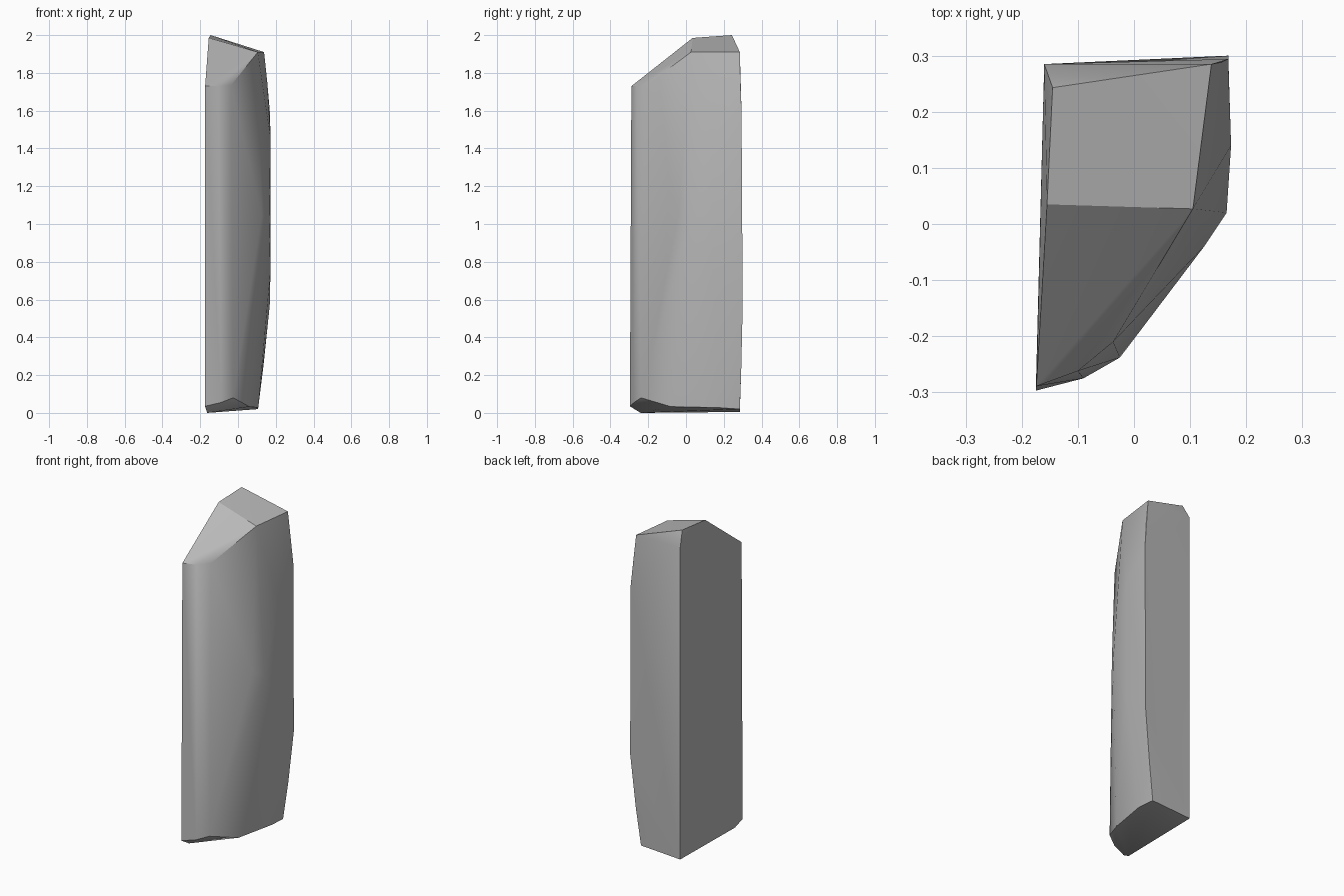
import bpy, bmesh
from math import radians

cube = bpy.data.objects.get("Cube")
if cube:
    bpy.data.objects.remove(cube, do_unlink=True)

# Plain grey stone
stone = bpy.data.materials.new("grey_stone")
stone.use_nodes = True
grey = (0.48, 0.48, 0.48, 1)
stone.diffuse_color = grey
stone.node_tree.nodes["Principled BSDF"].inputs["Base Color"].default_value = grey

# Slanted crown: flat top facet, back corner, and the lip of the front slope
crown = [(-.145, .243, 2), (-.155, .035, 1.985), (.105, .027, 1.91), (.138, .285, 1.91),
         (-.16, .285, 1.91), (-.174, -.289, 1.73), (-.1, -.262, 1.73), (-.037, -.21, 1.735)]

# Bulging side: rear edge, widest line and front shoulder
bulge = [(.155, .288, 1.75), (.168, .294, 1.6), (.168, .3, .57), (.135, .293, .25),
         (.173, .14, 1.45), (.172, .14, .75), (.165, .02, 1.02), (.125, -.04, 1.05)]

# Chipped foot
foot = [(-.16, .285, .005), (.105, .285, .02), (.107, .17, .028), (.06, -.08, .033),
        (-.025, -.238, .08), (-.09, -.275, .055), (-.175, -.297, .035), (-.163, -.24, 0)]

# Wrap the corner points in a tight convex shell
bm = bmesh.new()
for point in crown + bulge + foot:
    bm.verts.new(point)
bmesh.ops.convex_hull(bm, input=bm.verts)
bmesh.ops.delete(bm, geom=[v for v in bm.verts if not v.link_faces], context='VERTS')
bmesh.ops.dissolve_limit(bm, angle_limit=radians(1.5), verts=bm.verts, edges=bm.edges)
bmesh.ops.recalc_face_normals(bm, faces=bm.faces)

mesh = bpy.data.meshes.new("stone_shard")
bm.to_mesh(mesh)
bm.free()
mesh.materials.append(stone)
shard = bpy.data.objects.new("stone_shard", mesh)
bpy.context.collection.objects.link(shard)

# Soft sides with crisp crown and foot edges
bpy.ops.object.select_all(action='DESELECT')
shard.select_set(True)
bpy.context.view_layer.objects.active = shard
bpy.ops.object.shade_smooth_by_angle(angle=radians(32))
